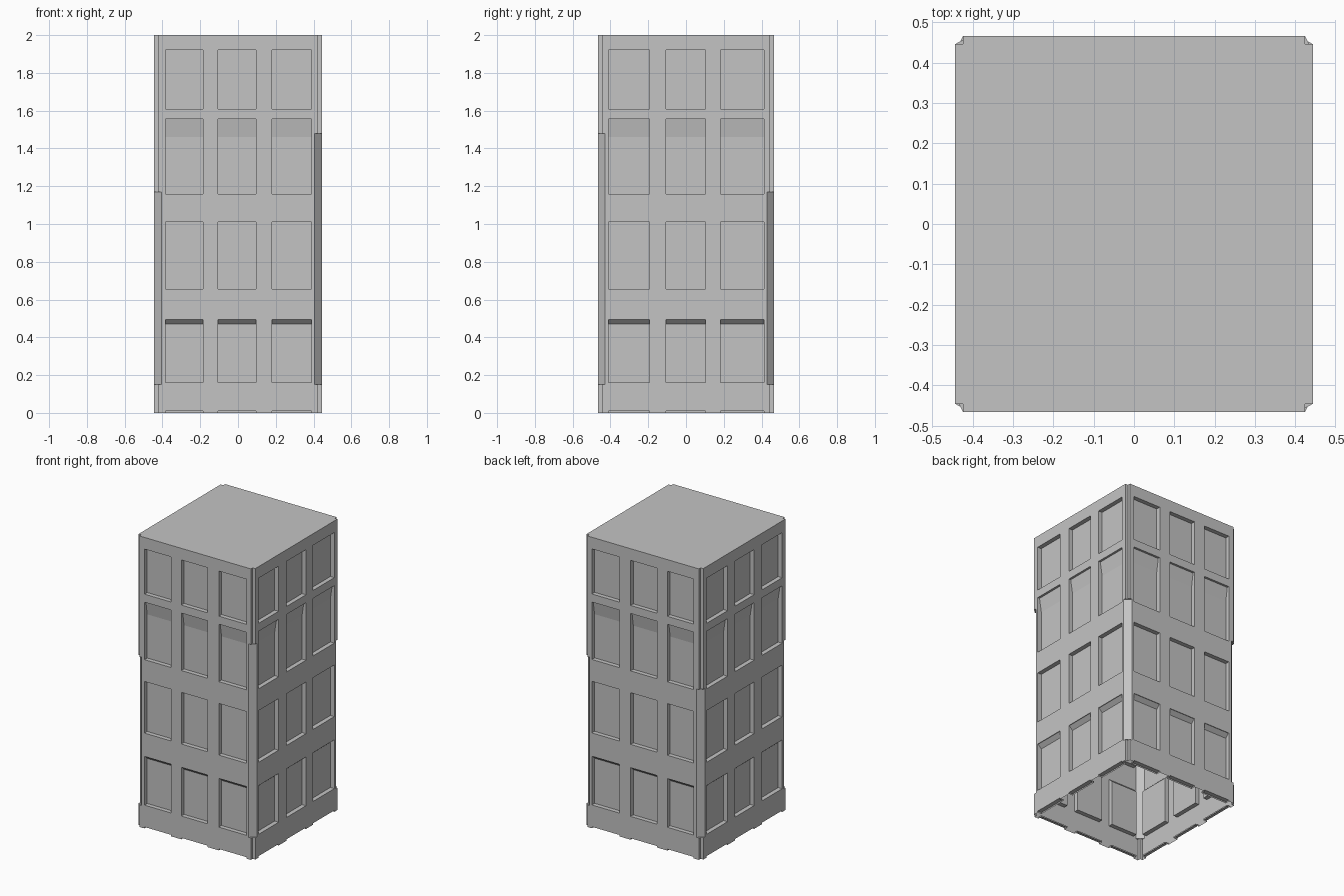
import bpy

if "Cube" in bpy.data.objects:
    bpy.data.objects.remove(bpy.data.objects["Cube"])

HX, HY, H = 0.444, 0.466, 2.0      # half width, half depth, height
STEP, CUT, DEPTH = 0.02, 0.038, 0.03

grey = bpy.data.materials.new("plain_grey")
grey.diffuse_color = (0.55, 0.55, 0.55, 1)
grey.use_nodes = True
grey.node_tree.nodes["Principled BSDF"].inputs["Base Color"].default_value = grey.diffuse_color


def make(name, faces):
    verts, polys = [], []
    for f in faces:
        polys.append(range(len(verts), len(verts) + len(f)))
        verts += f
    me = bpy.data.meshes.new(name)
    me.from_pydata(verts, [], [list(p) for p in polys])
    me.materials.append(grey)
    ob = bpy.data.objects.new(name, me)
    bpy.context.collection.objects.link(ob)
    return ob


# Window columns seen from outside (front/right, mirrored on back/left)
FRONT_COLS = [(-0.385, -0.185), (-0.105, 0.095), (0.18, 0.39)]
RIGHT_COLS = [(-0.41, -0.193), (-0.106, 0.104), (0.183, 0.412)]


def mirrored(cols):
    return [(-b, -a) for a, b in reversed(cols)]


# Window rows: bottom, top, inner profile as (z, depth) points going up
ROWS = [
    (0.0, 0.01, [(0.0, DEPTH), (0.01, DEPTH)]),
    (0.16, 0.495, [(0.16, DEPTH), (0.47, DEPTH), (0.495, 0.004)]),
    (0.655, 1.01, [(0.655, DEPTH), (1.01, DEPTH)]),
    (1.16, 1.555, [(1.16, DEPTH), (1.46, DEPTH), (1.555, 0.015)]),
    (1.61, 1.92, [(1.61, DEPTH), (1.92, DEPTH)]),
]
# Top of the bevelled stretch on each corner, which starts at LOW
LOW = 0.15
BEVEL_TOP = {(1, -1): 1.48, (1, 1): 1.17, (-1, 1): 1.17, (-1, -1): 1.17}


def wall(name, to_xyz, half, cols, top_left, top_right):
    faces = []

    def quad(*pts):                 # points are (u, depth, z)
        faces.append([to_xyz(*p) for p in pts])

    def flat(u0, u1, z0, z1):
        quad((u0, 0, z0), (u1, 0, z0), (u1, 0, z1), (u0, 0, z1))

    left, right = cols[0][0], cols[-1][1]
    # Edge strips, narrower along the bevelled stretch
    for z0, z1, w in ((0, LOW, STEP), (LOW, top_right, CUT), (top_right, H, STEP)):
        flat(right, half - w, z0, z1)
    for z0, z1, w in ((0, LOW, STEP), (LOW, top_left, CUT), (top_left, H, STEP)):
        flat(-half + w, left, z0, z1)
    # Piers between the columns
    for (_, a), (b, _) in zip(cols, cols[1:]):
        flat(a, b, 0, H)
    tops = [r[1] for r in ROWS]
    starts = [r[0] for r in ROWS[1:]] + [H]
    for a, b in cols:
        # Bands between the rows
        for z0, z1 in zip(tops, starts):
            flat(a, b, z0, z1)
        # Recessed panels with their reveals
        for z0, z1, prof in ROWS:
            for (p, d), (q, e) in zip(prof, prof[1:]):
                quad((a, d, p), (b, d, p), (b, e, q), (a, e, q))
                quad((a, 0, p), (a, d, p), (a, e, q), (a, 0, q))
                quad((b, d, p), (b, 0, p), (b, 0, q), (b, e, q))
            d, e = prof[0][1], prof[-1][1]
            if z0 > 0:
                quad((a, 0, z0), (b, 0, z0), (b, d, z0), (a, d, z0))
            quad((a, e, z1), (b, e, z1), (b, 0, z1), (a, 0, z1))
    make(name, faces)


B = BEVEL_TOP
wall("front_wall", lambda u, d, z: (u, -HY + d, z), HX, FRONT_COLS, B[-1, -1], B[1, -1])
wall("right_wall", lambda u, d, z: (HX - d, u, z), HY, RIGHT_COLS, B[1, -1], B[1, 1])
wall("back_wall", lambda u, d, z: (-u, HY - d, z), HX, mirrored(FRONT_COLS), B[1, 1], B[-1, 1])
wall("left_wall", lambda u, d, z: (-HX + d, -u, z), HY, mirrored(RIGHT_COLS), B[-1, 1], B[-1, -1])

# Corners: stepped notch above and below, flat bevel in the middle
notches = []
for sx, sy in ((1, -1), (1, 1), (-1, 1), (-1, -1)):
    notch = [(sx * (HX - STEP), sy * HY), (sx * (HX - STEP), sy * (HY - STEP)),
             (sx * HX, sy * (HY - STEP))]
    bevel = [(sx * (HX - CUT), sy * HY), (sx * HX, sy * (HY - CUT))]
    if sx * sy > 0:                 # keep every outline counter-clockwise
        notch.reverse()
        bevel.reverse()
    notches += notch
    top, faces = B[sx, sy], []
    for line, z0, z1 in ((notch, 0, LOW), (bevel, LOW, top), (notch, top, H)):
        for p, q in zip(line, line[1:]):
            faces.append([(*p, z0), (*q, z0), (*q, z1), (*p, z1)])
    ledge = [bevel[0]] + notch + [bevel[1]]
    faces.append([(*p, LOW) for p in ledge])
    faces.append([(*p, top) for p in reversed(ledge)])
    make("corner_%s_%s" % ("back" if sy > 0 else "front", "right" if sx > 0 else "left"), faces)

# Flat roof
make("roof", [[(*p, H) for p in notches]])
